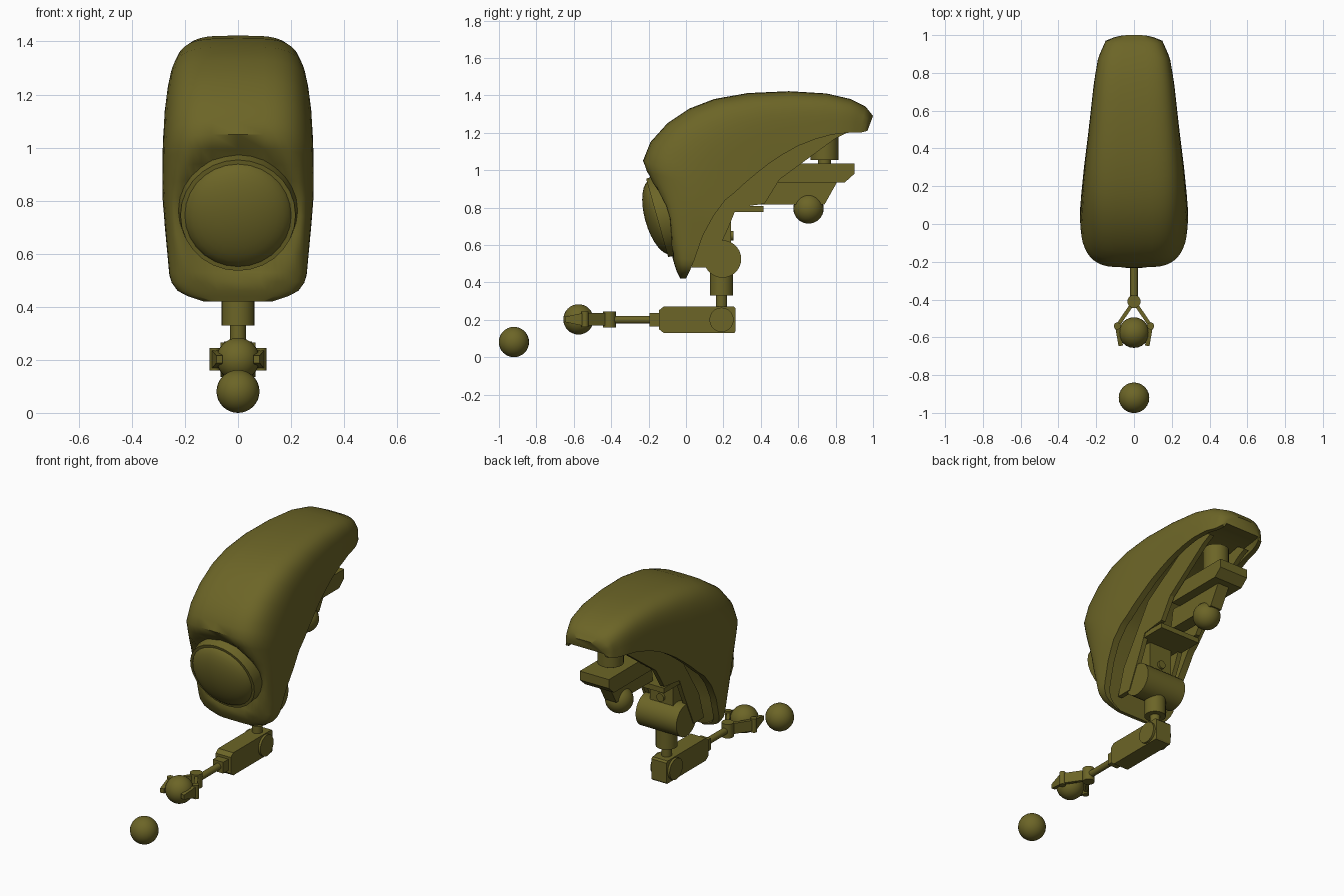
import bpy, bmesh, math
from mathutils import Vector

if "Cube" in bpy.data.objects:
    bpy.data.objects.remove(bpy.data.objects["Cube"])

olive = bpy.data.materials.new("olive")
olive.diffuse_color = (0.15, 0.13, 0.02, 1)
olive.use_nodes = True
olive.node_tree.nodes["Principled BSDF"].inputs["Base Color"].default_value = olive.diffuse_color


def finish(name, bm, angle=35):
    bmesh.ops.recalc_face_normals(bm, faces=bm.faces)
    me = bpy.data.meshes.new(name)
    bm.to_mesh(me)
    bm.free()
    ob = bpy.data.objects.new(name, me)
    bpy.context.collection.objects.link(ob)
    me.materials.append(olive)
    bpy.ops.object.select_all(action='DESELECT')
    ob.select_set(True)
    bpy.context.view_layer.objects.active = ob
    bpy.ops.object.shade_smooth_by_angle(angle=math.radians(angle))
    return ob


def prism(name, outline, x0, x1):
    """Side outline (y, z) extruded across x."""
    bm = bmesh.new()
    a = [bm.verts.new((x0, y, z)) for y, z in outline]
    b = [bm.verts.new((x1, y, z)) for y, z in outline]
    bm.faces.new(a)
    bm.faces.new(b)
    n = len(a)
    for i in range(n):
        bm.faces.new((a[i], a[(i + 1) % n], b[(i + 1) % n], b[i]))
    return finish(name, bm, 20)


def box(name, x, y, z):
    return prism(name, [(y[0], z[0]), (y[1], z[0]), (y[1], z[1]), (y[0], z[1])], *x)


def rod(name, p, q, r, r2=None, sides=20):
    p, q = Vector(p), Vector(q)
    bm = bmesh.new()
    bmesh.ops.create_cone(bm, cap_ends=True, segments=sides, radius1=r,
                          radius2=r if r2 is None else r2, depth=(q - p).length)
    rot = (q - p).to_track_quat('Z', 'Y')
    for v in bm.verts:
        v.co = rot @ v.co + (p + q) / 2
    return finish(name, bm)


def ball(name, c, r):
    bm = bmesh.new()
    bmesh.ops.create_uvsphere(bm, u_segments=24, v_segments=16, radius=r)
    bmesh.ops.translate(bm, verts=bm.verts, vec=c)
    return finish(name, bm, 60)


def lerp(table, t):
    if t <= table[0][0]:
        return table[0][1]
    for (a, u), (b, w) in zip(table, table[1:]):
        if t <= b:
            return u + (w - u) * (t - a) / (b - a)
    return table[-1][1]


# --- Curved shell: ridge points paired with rim points (y, z) ---
ridge = [(-.03, .42), (-.05, .46), (-.075, .53), (-.12, .68), (-.16, .82), (-.2, .94),
         (-.23, 1.05), (-.19, 1.15), (-.1, 1.25), (.02, 1.33), (.15, 1.38), (.33, 1.412),
         (.55, 1.422), (.75, 1.41), (.88, 1.38), (.96, 1.34), (1, 1.29)]
rim = [(0, .42), (.02, .46), (.045, .52), (.09, .65), (.15, .76), (.21, .84),
       (.26, .88), (.32, .935), (.38, .985), (.45, 1.04), (.52, 1.085), (.6, 1.13),
       (.69, 1.165), (.78, 1.19), (.87, 1.2), (.93, 1.2), (.97, 1.21)]
width_y = [(-.1, .295), (.1, .285), (.3, .265), (.5, .24), (.75, .212), (.88, .19),
           (.97, .15), (1, .08)]
width_z = [(.42, .13), (.45, .22), (.5, .257), (.8, .285), (1, .295)]


def half_width(y, z):
    return min(lerp(width_y, y), lerp(width_z, z))


def shell_loop(o, r):
    pts, n = [], 28
    for k in range(n + 1):
        t = math.pi * k / n
        c, s = math.cos(t), max(0, math.sin(t)) ** .5
        p = r.lerp(o, s)
        x = math.copysign(abs(c) ** .5, c) * half_width(*p)
        y, z = p
        # sunken area around the lens
        d = math.hypot(x / .25, (z - .76) / .27)
        if s > .6 and d < 1:
            y += .06 * min(1, (1 - d) * 4)
        pts.append((x, y, z))
    # rim lip and recessed underside
    w = half_width(*r)
    inner = r.lerp(o, .25)
    for f, p in ((-.84, r), (-.8, inner), (.8, inner), (.84, r)):
        pts.append((w * f, p[0], p[1]))
    return pts


stations = []
for i in range(len(ridge) - 1):
    for f in (0, .5):
        stations.append((Vector(ridge[i]).lerp(Vector(ridge[i + 1]), f),
                         Vector(rim[i]).lerp(Vector(rim[i + 1]), f)))
stations.append((Vector(ridge[-1]), Vector(rim[-1])))
bm = bmesh.new()
loops = [[bm.verts.new(p) for p in shell_loop(o, r)] for o, r in stations]
for a, b in zip(loops, loops[1:]):
    for k in range(len(a)):
        m = (k + 1) % len(a)
        bm.faces.new((a[k], a[m], b[m], b[k]))
bm.faces.new(loops[0])
bm.faces.new(loops[-1])
finish("shell", bm, 50)

# --- Domed lens with bezel, tilted slightly downward ---
axis = Vector((0, -.96, -.27)).normalized()
centre = Vector((0, -.135, .75))
rod("lens_bezel", centre - axis * .05, centre + axis * .02, .225, .217, 28)
bm = bmesh.new()
bmesh.ops.create_uvsphere(bm, u_segments=28, v_segments=16, radius=1)
rot = axis.to_track_quat('Z', 'Y')
for v in bm.verts:
    v.co = rot @ Vector((v.co.x * .207, v.co.y * .207, v.co.z * .085)) + centre
finish("lens", bm, 60)

# --- Underside frame, shelf and rear fittings ---
frame = [(.86, 1.2), (.8, 1.17), (.5, .95), (.42, .82), (.27, .8), (.23, .7), (.13, .48),
         (.03, .48), (.08, .65), (.3, 1.0), (.6, 1.2), (.8, 1.24)]
for s, side in ((1, "right"), (-1, "left")):
    prism("frame_wall_" + side, frame, s * .115, s * .145)
box("ledge", (-.14, .14), (.17, .415), (.775, .807))
prism("shelf", [(.46, .935), (.85, .935), (.9, .98), (.9, 1.035), (.4, 1.035)], -.1, .1)
prism("shelf_brace", [(.38, .815), (.74, .815), (.81, .94), (.4, .94)], -.04, .04)
ball("brace_ball", (0, .655, .795), .081)
rod("nut", (0, .74, 1.055), (0, .74, 1.2), .075)
rod("nut_pin", (0, .74, 1.03), (0, .74, 1.06), .035)

# --- Shoulder and vertical post ---
box("neck", (-.08, .08), (.1, .24), (.55, .78))
rod("neck_button", (0, .23, .65), (0, .255, .65), .025)
rod("shoulder", (-.14, .195, .525), (.14, .195, .525), .1, sides=28)
rod("upper_sleeve", (0, .19, .33), (0, .19, .5), .0625)
rod("upper_shaft", (0, .19, .2), (0, .19, .36), .03)

# --- Elbow and forearm ---
prism("forearm", [(-.145, .15), (-.12, .13), (.26, .13), (.265, .14), (.265, .26),
                  (.255, .27), (-.12, .27), (-.145, .25)], -.052, .052)
rod("elbow", (-.066, .19, .2), (.066, .19, .2), .065)
box("forearm_collar", (-.035, .035), (-.195, -.14), (.165, .235))
rod("wrist_rod", (0, -.41, .2), (0, -.18, .2), .02)
rod("wrist", (0, -.41, .158), (0, -.41, .245), .035)


# --- Two-finger claw ---
def bar(name, p, q, t, h0, h1):
    p, q = Vector(p), Vector(q)
    n = Vector((-(q - p).y, (q - p).x)).normalized() * t
    bm = bmesh.new()
    rows = []
    for c, h in ((p, h0), (q, h1)):
        rows.append([bm.verts.new((c.x + s * n.x, c.y + s * n.y, .202 + u * h))
                     for s, u in ((1, 1), (-1, 1), (-1, -1), (1, -1))])
    a, b = rows
    bm.faces.new(a)
    bm.faces.new(b)
    for k in range(4):
        m = (k + 1) % 4
        bm.faces.new((a[k], a[m], b[m], b[k]))
    finish(name, bm, 20)


for s, side in ((1, "right"), (-1, "left")):
    bar("claw_arm_" + side, (0, -.41), (s * .088, -.54), .01, .033, .033)
    rod("knuckle_" + side, (s * .088, -.54, .16), (s * .088, -.54, .245), .019, sides=12)
    bar("claw_tip_" + side, (s * .088, -.54), (s * .07, -.645), .012, .036, .014)

# --- Loose balls ---
ball("held_ball", (0, -.575, .202), .081)
ball("front_ball", (0, -.92, .081), .081)
